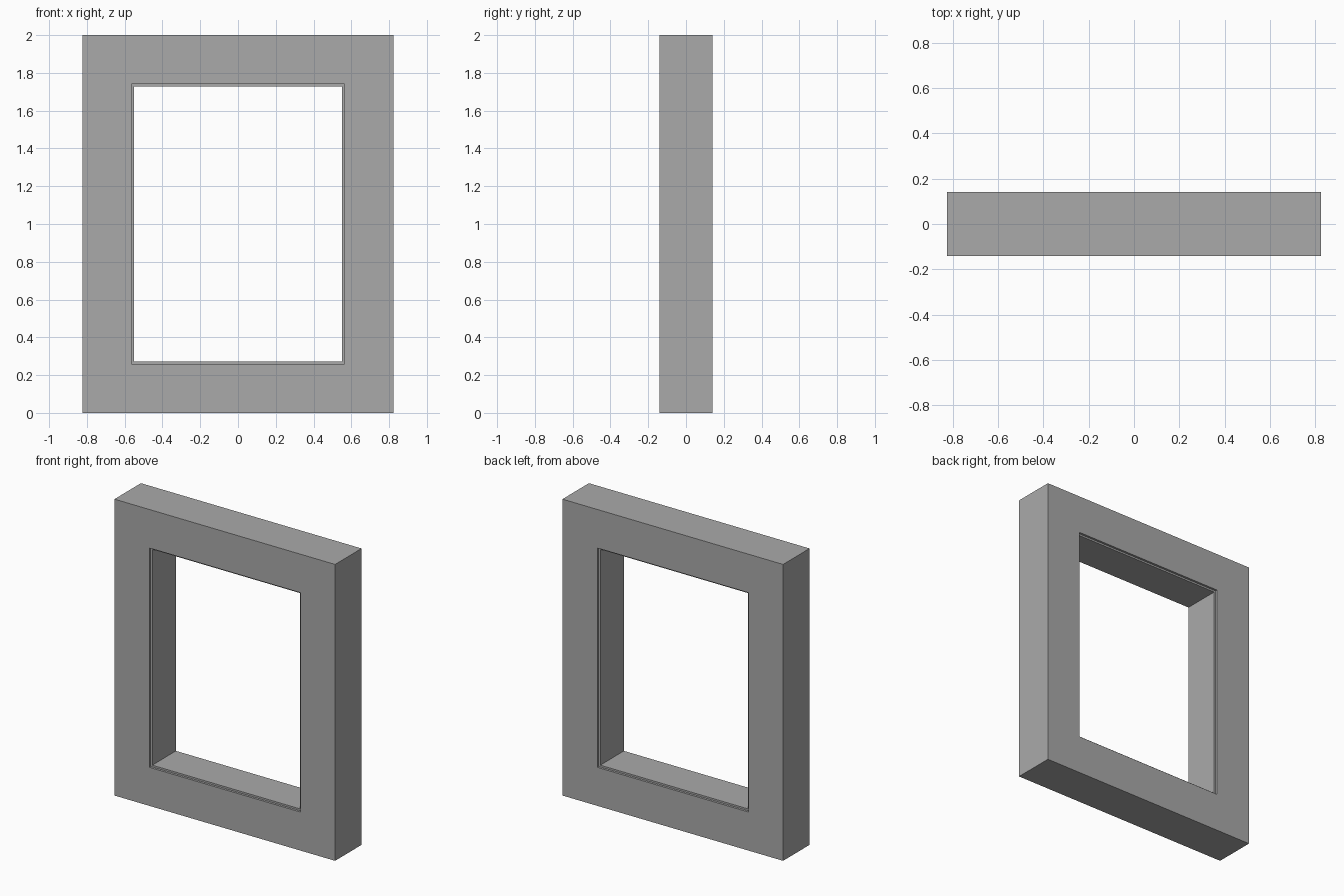
import bpy, bmesh

if "Cube" in bpy.data.objects:
    bpy.data.objects.remove(bpy.data.objects["Cube"])

W, Y = 0.8235, 0.141        # outer half width and half depth
OPEN, LIP, STEP = 0.26, 0.272, 0.015   # border widths and rebate depth

grey = bpy.data.materials.new("plain grey")
grey.diffuse_color = (0.40, 0.40, 0.40, 1)
grey.use_nodes = True
grey.node_tree.nodes["Principled BSDF"].inputs["Base Color"].default_value = grey.diffuse_color


def ring(bm, border, y):
    """Rectangle inset by border from the outer edge, at depth y."""
    x, lo, hi = W - border, border, 2 - border
    return [bm.verts.new(p) for p in
            ((-x, y, lo), (x, y, lo), (x, y, hi), (-x, y, hi))]


# Cross-section of the frame, swept around the opening: shallow rebate on both sides
profile = [(0, -Y), (OPEN, -Y), (OPEN, -Y + STEP), (LIP, -Y + STEP),
           (LIP, Y - STEP), (OPEN, Y - STEP), (OPEN, Y), (0, Y)]

bm = bmesh.new()
rings = [ring(bm, b, y) for b, y in profile]
for a, b in zip(rings, rings[1:] + rings[:1]):
    for i in range(4):
        j = (i + 1) % 4
        bm.faces.new((a[i], a[j], b[j], b[i]))
bmesh.ops.recalc_face_normals(bm, faces=bm.faces)

mesh = bpy.data.meshes.new("window_frame")
bm.to_mesh(mesh)
bm.free()
mesh.materials.append(grey)
frame = bpy.data.objects.new("window_frame", mesh)
bpy.context.collection.objects.link(frame)
